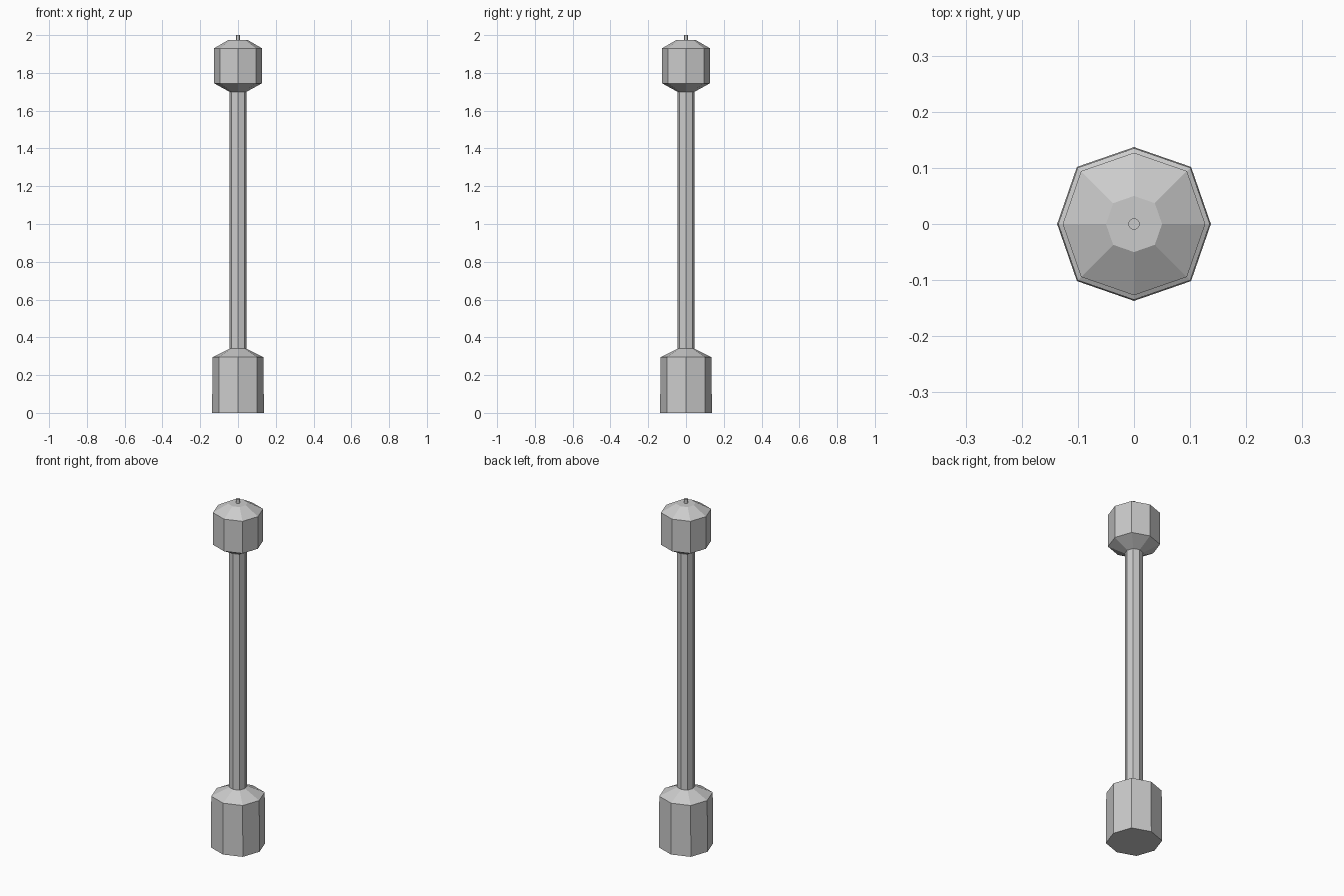
import bpy
import bmesh
from math import cos, sin, pi

if "Cube" in bpy.data.objects:
    bpy.data.objects.remove(bpy.data.objects["Cube"])


def lathe(name, profile, sides=8, diag=1.05):
    """Closed faceted solid from (radius, z) rings; odd corners are pushed out by diag."""
    bm = bmesh.new()
    rings = []
    for r, z in profile:
        ring = []
        for i in range(sides):
            a = 2 * pi * i / sides
            k = r * (diag if i % 2 else 1)
            ring.append(bm.verts.new((k * cos(a), k * sin(a), z)))
        rings.append(ring)
    for lo, hi in zip(rings, rings[1:]):
        for i in range(sides):
            j = (i + 1) % sides
            bm.faces.new((lo[i], lo[j], hi[j], hi[i]))
    bm.faces.new(rings[0][::-1])
    bm.faces.new(rings[-1])
    mesh = bpy.data.meshes.new(name)
    bm.to_mesh(mesh)
    bm.free()
    ob = bpy.data.objects.new(name, mesh)
    bpy.context.collection.objects.link(ob)
    return ob


# Heavy base with sloped shoulder
lathe("base", [(0.137, 0), (0.135, 0.295), (0.045, 0.34)])
# Slim post
lathe("post", [(0.045, 0.34), (0.045, 1.70)])
# Head, bevelled above and below
lathe("head", [(0.045, 1.70), (0.127, 1.745), (0.127, 1.93), (0.05, 1.975)])
# Small round pin on top
lathe("top_pin", [(0.01, 1.97), (0.01, 2.0)], sides=16, diag=1)
